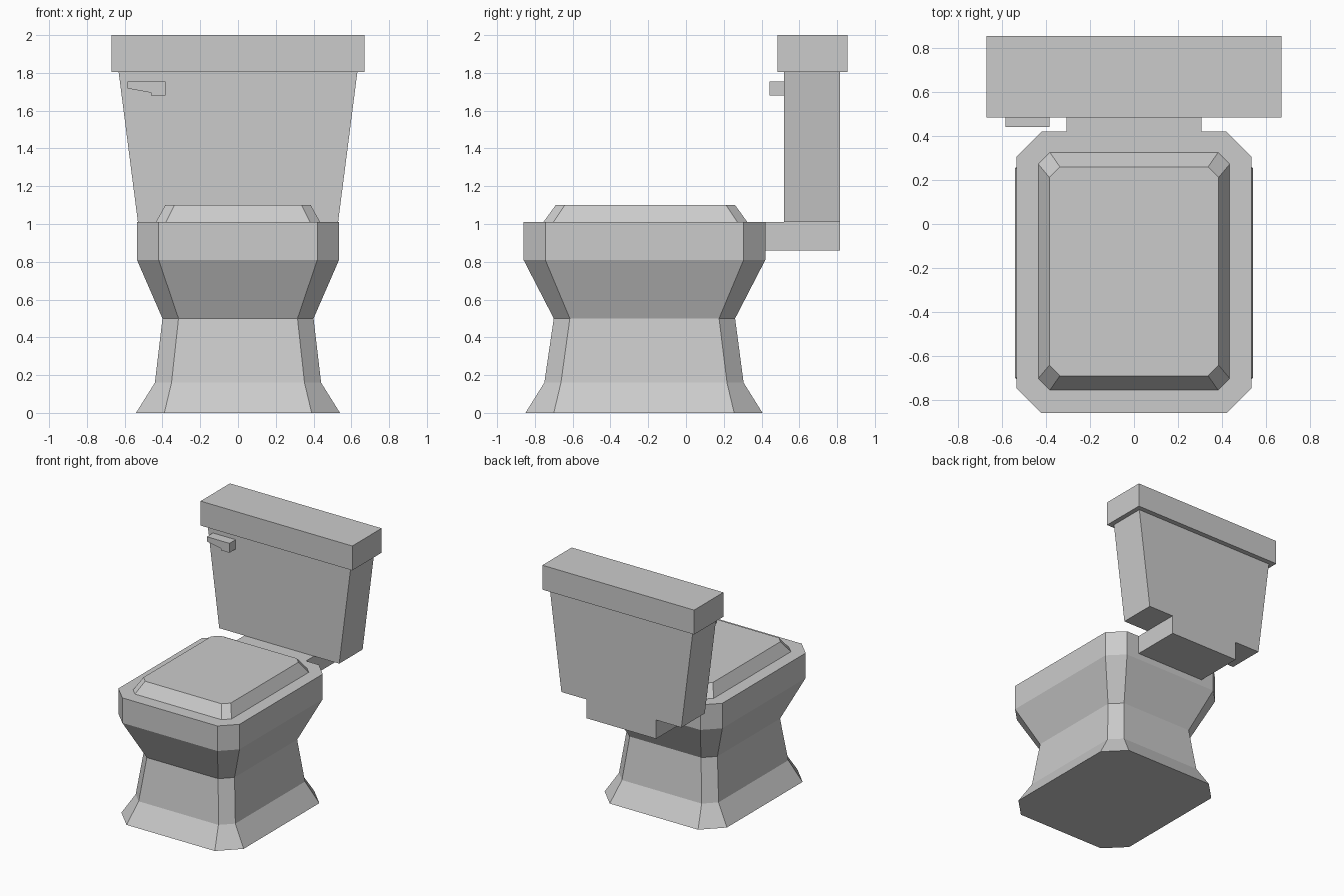
import bpy
import bmesh

cube = bpy.data.objects.get("Cube")
if cube:
    bpy.data.objects.remove(cube, do_unlink=True)

GREY = (0.6, 0.6, 0.6, 1.0)
ceramic = bpy.data.materials.new("light grey ceramic")
ceramic.use_nodes = True
ceramic.diffuse_color = GREY
ceramic.node_tree.nodes["Principled BSDF"].inputs["Base Color"].default_value = GREY


def loft(name, rings):
    """Skin a closed solid through rings that share a point count."""
    bm = bmesh.new()
    loops = [[bm.verts.new(p) for p in ring] for ring in rings]
    n = len(loops[0])
    for low, high in zip(loops, loops[1:]):
        for i in range(n):
            j = (i + 1) % n
            bm.faces.new((low[i], low[j], high[j], high[i]))
    bm.faces.new(loops[0][::-1])
    bm.faces.new(loops[-1])
    bmesh.ops.recalc_face_normals(bm, faces=bm.faces)
    mesh = bpy.data.meshes.new(name)
    bm.to_mesh(mesh)
    bm.free()
    mesh.materials.append(ceramic)
    obj = bpy.data.objects.new(name, mesh)
    bpy.context.collection.objects.link(obj)
    return obj


def octagon(z, hx, y0, y1, c):
    """Rectangle with corners cut by c."""
    return [(-hx + c, y0, z), (hx - c, y0, z), (hx, y0 + c, z), (hx, y1 - c, z),
            (hx - c, y1, z), (-hx + c, y1, z), (-hx, y1 - c, z), (-hx, y0 + c, z)]


def rect(z, hx, y0, y1):
    return [(-hx, y0, z), (hx, y0, z), (hx, y1, z), (-hx, y1, z)]


# Pedestal and bowl
loft("bowl_and_pedestal", [
    octagon(0.0, 0.54, -0.85, 0.405, 0.15),
    octagon(0.16, 0.44, -0.75, 0.305, 0.088),
    octagon(0.50, 0.40, -0.70, 0.26, 0.085),
    octagon(0.81, 0.535, -0.86, 0.42, 0.115),
    octagon(1.01, 0.535, -0.86, 0.42, 0.115)])

# Bevelled seat cover
loft("seat_cover", [
    octagon(1.01, 0.435, -0.755, 0.325, 0.053),
    octagon(1.10, 0.385, -0.69, 0.26, 0.048)])

# Bridge from bowl to tank
loft("tank_bridge", [rect(0.86, 0.307, 0.42, 0.815), rect(1.01, 0.307, 0.42, 0.815)])

# Flared tank and its lid
loft("tank", [rect(1.01, 0.53, 0.52, 0.815), rect(1.805, 0.632, 0.52, 0.815)])
loft("tank_lid", [rect(1.805, 0.67, 0.485, 0.855), rect(2.0, 0.67, 0.485, 0.855)])

# Flush lever: side profile pushed out from the tank front
lever = [(-0.585, 1.755), (-0.585, 1.718), (-0.46, 1.695), (-0.46, 1.68),
         (-0.385, 1.68), (-0.385, 1.755)]
loft("flush_lever", [[(x, y, z) for x, z in lever] for y in (0.442, 0.52)])
